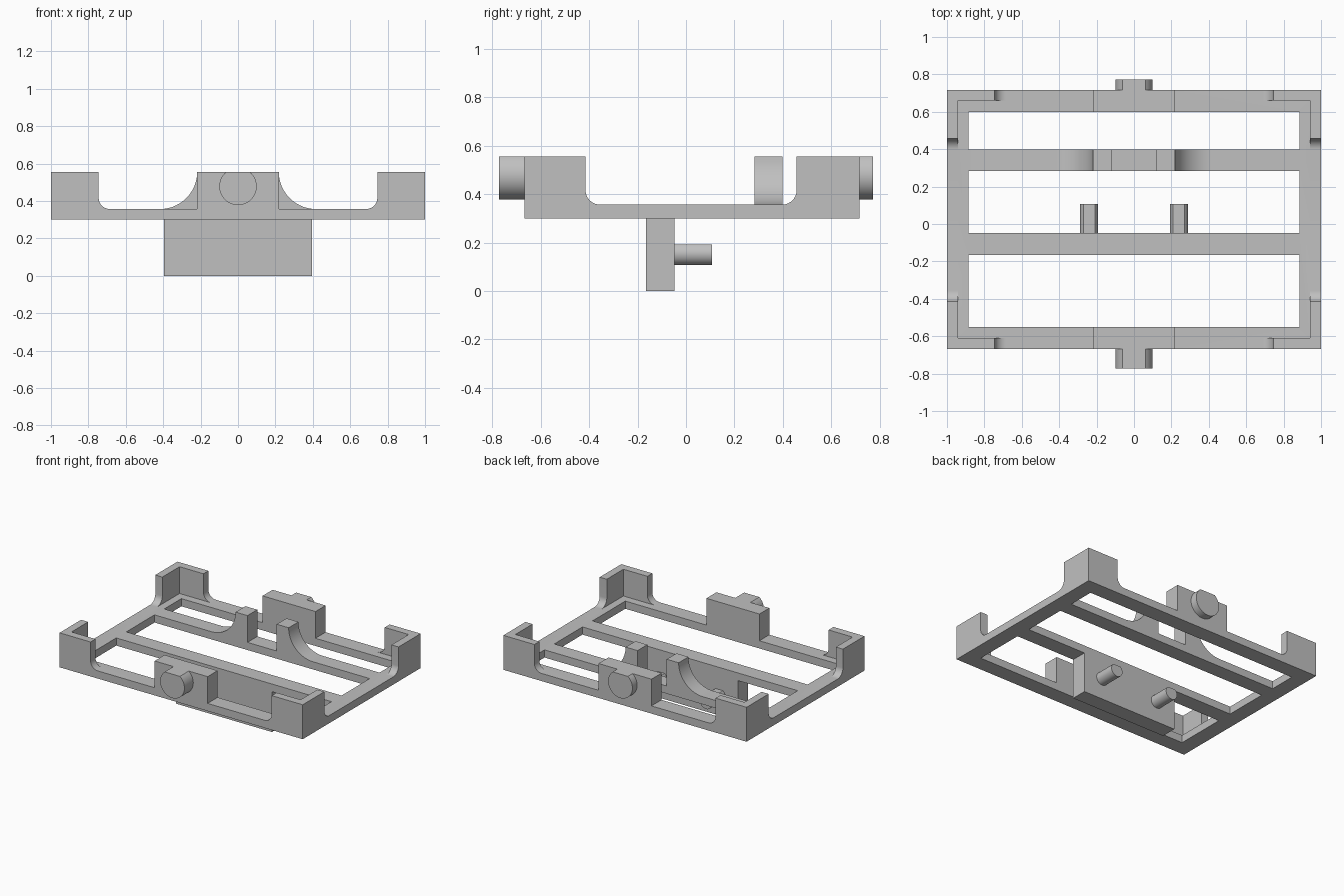
import bpy, bmesh
from math import sin, cos, pi, sqrt, radians, asin

cube = bpy.data.objects.get("Cube")
if cube:
    bpy.data.objects.remove(cube)

BOTTOM, DECK, TOP = 0.30, 0.357, 0.556      # frame underside, frame top, wall top
FRONT, BACK = -0.668, 0.717                 # frame extent in y
WALL = 0.058                                # corner wall thickness

grey = bpy.data.materials.new("plain grey")
grey.use_nodes = True
colour = (0.53, 0.53, 0.53, 1)
grey.diffuse_color = colour
grey.node_tree.nodes["Principled BSDF"].inputs["Base Color"].default_value = colour


def finish(name, bm):
    bmesh.ops.recalc_face_normals(bm, faces=bm.faces)
    mesh = bpy.data.meshes.new(name)
    bm.to_mesh(mesh)
    bm.free()
    mesh.materials.append(grey)
    obj = bpy.data.objects.new(name, mesh)
    bpy.context.collection.objects.link(obj)
    return obj


def prism(name, profile, axis, lo, hi):
    """Extrude a (u, z) profile along x or y from lo to hi."""
    bm = bmesh.new()
    place = (lambda u, z: (lo, u, z)) if axis == "x" else (lambda u, z: (u, lo, z))
    face = bm.faces.new([bm.verts.new(place(u, z)) for u, z in profile])
    new = bmesh.ops.extrude_face_region(bm, geom=[face])["geom"]
    step = (hi - lo, 0, 0) if axis == "x" else (0, hi - lo, 0)
    bmesh.ops.translate(bm, vec=step, verts=[v for v in new if isinstance(v, bmesh.types.BMVert)])
    return finish(name, bm)


def block(x, z0, z1):
    return [(-x, z0), (x, z0), (x, z1), (-x, z1)]


def filleted(start, edge, r, steps=14):
    """Upright from start to edge, flaring into the deck with a concave arc."""
    s = 1 if edge > start else -1
    arc = [(edge + s * r * (1 - cos(t)), DECK + r * (1 - sin(t)))
           for t in (pi / 2 * i / steps for i in range(steps + 1))]
    return [(start, BOTTOM), (start, TOP)] + ([(edge, TOP)] if DECK + r < TOP - 0.001 else []) \
        + arc + [(edge + s * r, BOTTOM)]


def flat_pin(x, z, r, flat, steps=40):
    """Circle with its top cut off at the given height above the centre."""
    a = asin(flat / r)
    sweep = pi + 2 * a
    return [(x + r * cos(a - sweep * i / steps), z + r * sin(a - sweep * i / steps))
            for i in range(steps + 1)]


# Open frame: grid of cells, leaving three windows out
xs = [-1, -0.885, 0.885, 1]
ys = [FRONT, -0.551, -0.166, -0.048, 0.283, 0.398, 0.599, BACK]
bm = bmesh.new()
grid = [[bm.verts.new((x, y, BOTTOM)) for y in ys] for x in xs]
for i in range(len(xs) - 1):
    for j in range(len(ys) - 1):
        if not (i == 1 and j % 2 == 1):
            bm.faces.new((grid[i][j], grid[i + 1][j], grid[i + 1][j + 1], grid[i][j + 1]))
new = bmesh.ops.extrude_face_region(bm, geom=bm.faces[:])["geom"]
bmesh.ops.translate(bm, vec=(0, 0, DECK - BOTTOM),
                    verts=[v for v in new if isinstance(v, bmesh.types.BMVert)])
frame = finish("frame", bm)

parts = []
for side in (-1, 1):
    # Corner walls: two filleted legs each
    for outer, edge, inward in ((FRONT, -0.415, 1), (BACK, 0.457, -1)):
        parts.append(prism("corner_end_wall", filleted(side, side * 0.745, 0.06),
                           "y", outer, outer + inward * WALL))
        parts.append(prism("corner_side_wall", filleted(outer, edge, 0.06),
                           "x", side, side * (1 - WALL)))
    # Flared posts on the rear crossbar
    parts.append(prism("flared_post", filleted(side * 0.12, side * 0.218, TOP - DECK),
                       "y", ys[4], ys[5]))

# Raised blocks at the middle of the front and back rails
parts.append(prism("front_block", block(0.218, BOTTOM, TOP), "y", FRONT, ys[1]))
parts.append(prism("back_block", block(0.218, BOTTOM, TOP), "y", ys[6], BACK))

# Plate hanging under the middle crossbar
parts.append(prism("hanging_plate", block(0.395, 0, DECK), "y", ys[2], ys[3]))

# Fuse the solid parts into the frame
for part in parts:
    mod = frame.modifiers.new("fuse", "BOOLEAN")
    mod.operation, mod.solver, mod.object = "UNION", "EXACT", part
bpy.context.view_layer.update()
fused = bpy.data.meshes.new_from_object(
    frame.evaluated_get(bpy.context.evaluated_depsgraph_get()))
frame.modifiers.clear()
frame.data = fused
for part in parts:
    bpy.data.objects.remove(part)
bm = bmesh.new()
bm.from_mesh(fused)
bmesh.ops.dissolve_limit(bm, angle_limit=radians(0.5), verts=bm.verts, edges=bm.edges)
bm.to_mesh(fused)
bm.free()

# Flat-topped pins: one on each end block, two behind the plate
pins = [prism("front_pin", flat_pin(0, 0.478, 0.1, TOP - 0.478), "y", -0.772, FRONT),
        prism("back_pin", flat_pin(0, 0.478, 0.1, TOP - 0.478), "y", BACK, 0.772)]
for label, x in (("right_plate_pin", -0.24), ("left_plate_pin", 0.24)):
    pins.append(prism(label, flat_pin(x, 0.155, 0.048, 0.037), "y", ys[3], 0.108))

# Smooth curved faces, keep corners crisp
bpy.ops.object.select_all(action="DESELECT")
for obj in [frame] + pins:
    obj.select_set(True)
bpy.context.view_layer.objects.active = frame
bpy.ops.object.shade_smooth_by_angle(angle=radians(30))
